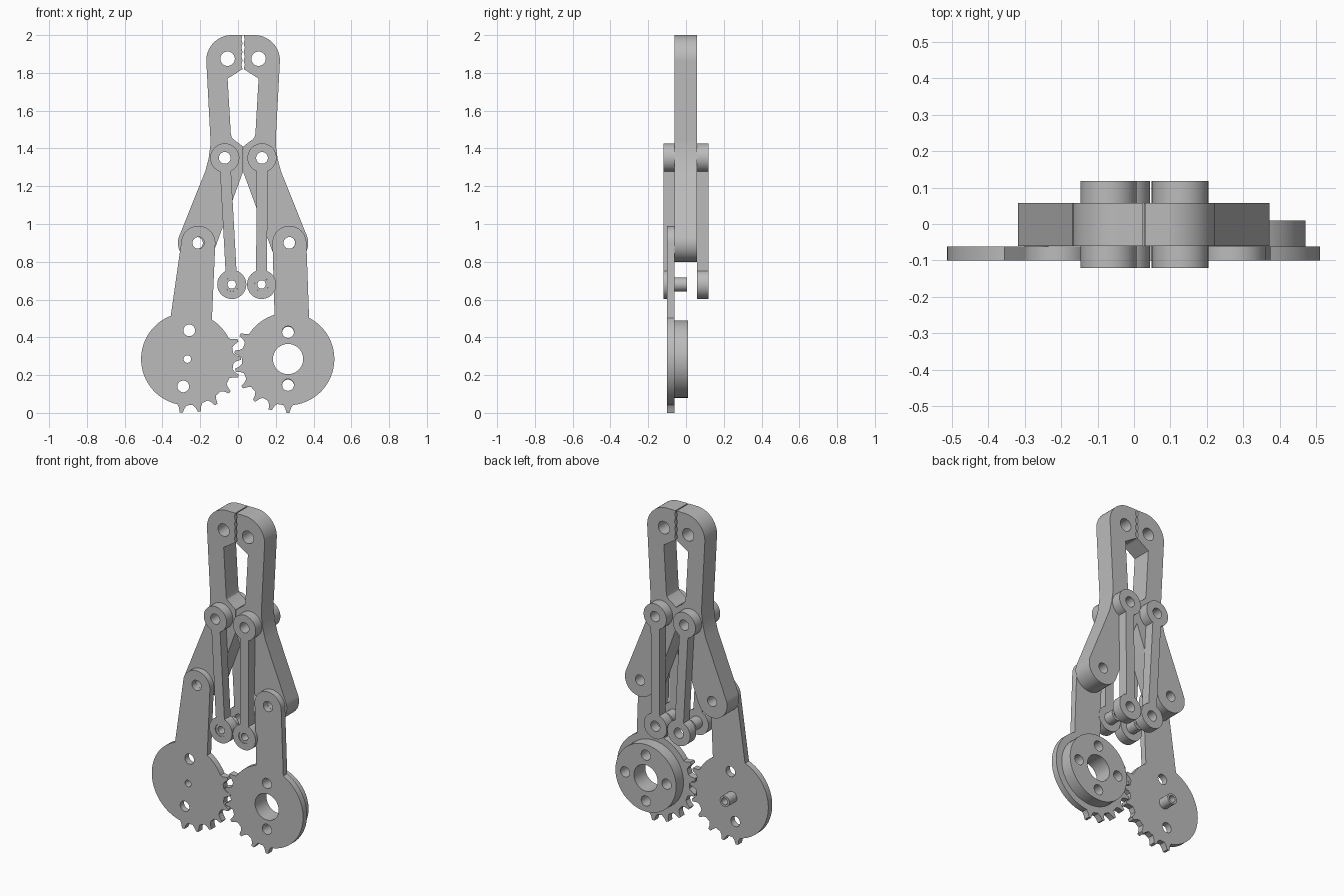
import bpy
from math import sin, cos, radians, asin, atan2, degrees, hypot
from mathutils import Matrix

cube = bpy.data.objects.get("Cube")
if cube:
    bpy.data.objects.remove(cube, do_unlink=True)

grey = bpy.data.materials.new("plain grey")
grey.use_nodes = True
colour = (0.5, 0.5, 0.5, 1)
grey.diffuse_color = colour
grey.node_tree.nodes["Principled BSDF"].inputs["Base Color"].default_value = colour


def arc(cx, cz, r, a0, a1, n=24):
    """Points on an arc, angles in degrees."""
    angles = [radians(a0 + (a1 - a0) * i / n) for i in range(n + 1)]
    return [(cx + r * cos(a), cz + r * sin(a)) for a in angles]


def circle(cx, cz, r):
    return arc(cx, cz, r, 0, 360, 48)[:-1]


def plate(name, outline, holes, y0, y1):
    """Flat plate in the xz plane, with round holes, from y0 to y1."""
    curve = bpy.data.curves.new(name, 'CURVE')
    curve.dimensions = '2D'
    curve.fill_mode = 'BOTH'
    curve.extrude = (y1 - y0) / 2
    for loop in [outline] + [circle(*h) for h in holes]:
        spline = curve.splines.new('POLY')
        spline.points.add(len(loop) - 1)
        for p, (x, z) in zip(spline.points, loop):
            p.co = (x, z, 0, 1)
        spline.use_cyclic_u = True
    obj = bpy.data.objects.new(name, curve)
    bpy.context.collection.objects.link(obj)
    bpy.ops.object.select_all(action='DESELECT')
    obj.select_set(True)
    bpy.context.view_layer.objects.active = obj
    bpy.ops.object.convert(target='MESH')
    obj = bpy.context.view_layer.objects.active
    turn = Matrix.Rotation(radians(90), 4, 'X')
    obj.data.transform(Matrix.Translation((0, (y0 + y1) / 2, 0)) @ turn)
    # Weld caps to walls and smooth the rounded walls
    bpy.ops.object.mode_set(mode='EDIT')
    bpy.ops.mesh.select_all(action='SELECT')
    bpy.ops.mesh.remove_doubles(threshold=0.0001)
    bpy.ops.mesh.normals_make_consistent(inside=False)
    bpy.ops.object.mode_set(mode='OBJECT')
    bpy.ops.object.shade_smooth_by_angle(angle=radians(25))
    obj.data.materials.clear()
    obj.data.materials.append(grey)
    return obj


GEAR_Z, ROOT, TIP = 0.285, 0.245, 0.285
PITCH = 19.5
ARM_Z = 0.9


def gear_arm(name, cx, start, end, first_tooth, arm_x, holes):
    """Part-toothed gear disc with an arm rising from it."""
    teeth = [first_tooth + PITCH * i for i in range(7)]
    pts = arc(cx, GEAR_Z, ROOT, start, teeth[0] - 6.5, 40)
    for t in teeth:
        for off, r in ((-6, ROOT), (-3.4, 0.26), (-1.6, TIP),
                       (1.6, TIP), (3.4, 0.26), (6, ROOT)):
            pts += arc(cx, GEAR_Z, r, t + off, t + off, 1)[:1]
    pts += arc(cx, GEAR_Z, ROOT, teeth[-1] + 6.5, end, 40)
    pts += arc(arm_x, ARM_Z, 0.09, 0, 175, 32)
    return plate(name, pts, holes + [(arm_x, ARM_Z, 0.031)], -0.1, -0.062)


# Gears with their arms
LEFT_X, RIGHT_X = 0.265, -0.268
gear_arm("right_gear_arm", RIGHT_X, 111, 418, 263.4, -0.21,
         [(RIGHT_X, GEAR_Z, 0.02), (-0.258, 0.437, 0.031), (-0.29, 0.14, 0.031)])
gear_arm("left_gear_arm", LEFT_X, 107 - 360 + 360, 423, 153, 0.272,
         [(LEFT_X, GEAR_Z, 0.08), (LEFT_X, 0.428, 0.031), (LEFT_X, 0.148, 0.031)])

# Hub and pin on the backs of the gears
hub_holes = [(LEFT_X, GEAR_Z, 0.08)]
hub_holes += [(x, z, 0.031) for x, z in arc(LEFT_X, GEAR_Z, 0.14, 0, 270, 3)]
plate("left_gear_hub", circle(LEFT_X, GEAR_Z, 0.205), hub_holes, -0.062, 0.01)
plate("right_gear_pin", circle(RIGHT_X, GEAR_Z, 0.033),
      [(RIGHT_X, GEAR_Z, 0.02)], -0.062, 0.01)


def finger(name, side, link_x):
    """Bent gripping finger, mirrored about the grip line."""
    mid = 0.027
    pts = []
    for i in range(9):      # serrated grip edge
        pts.append((0.003 if i % 2 == 0 else 0.009, 1.82 + 0.0225 * i))
    pts += arc(0.06, 1.865, 0.135, 90, 0)
    pts += [(0.173, 1.45), (0.174, 1.41), (0.183, 1.345), (0.2, 1.28)]
    pts += arc(0.245, ARM_Z, 0.1, 20, -160, 32)
    pts += [(0.001, 1.275), (0.001, 1.41), (0.02, 1.425), (0.05, 1.447),
            (0.06, 1.458), (0.065, 1.475), (0.082, 1.77)]
    pts = [(mid + side * u, z) for u, z in pts]
    holes = [(mid + side * 0.082, 1.875, 0.038), (link_x, 1.35, 0.031),
             (mid + side * 0.244, ARM_Z, 0.031)]
    plate(name, pts, holes, -0.06, 0.058)


def link(name, top, bottom, y0, y1, low_hole):
    """Slim bar with a round eye at each end."""
    r, half = 0.077, 0.029
    dx, dz = top[0] - bottom[0], top[1] - bottom[1]
    a = degrees(atan2(dz, dx))
    s = degrees(asin(half / r))
    pts = arc(*top, r, a - 180 + s, a + 180 - s, 40)
    pts += arc(*bottom, r, a + s, a + 360 - s, 40)
    plate(name, pts, [(*top, 0.031), (*bottom, low_hole)], y0, y1)


# Fingers, front and back links, and link pins
for label, side, top_x, low_x in (("left", 1, 0.127, 0.125),
                                  ("right", -1, -0.07, -0.033)):
    finger(label + "_finger", side, top_x)
    top, low = (top_x, 1.35), (low_x, 0.68)
    link(label + "_front_link", top, low, -0.12, -0.06, 0.037)
    link(label + "_back_link", top, low, 0.058, 0.118, 0.031)
    plate(label + "_link_pin", circle(*low, 0.0369), [(*low, 0.022)], -0.115, 0.005)
